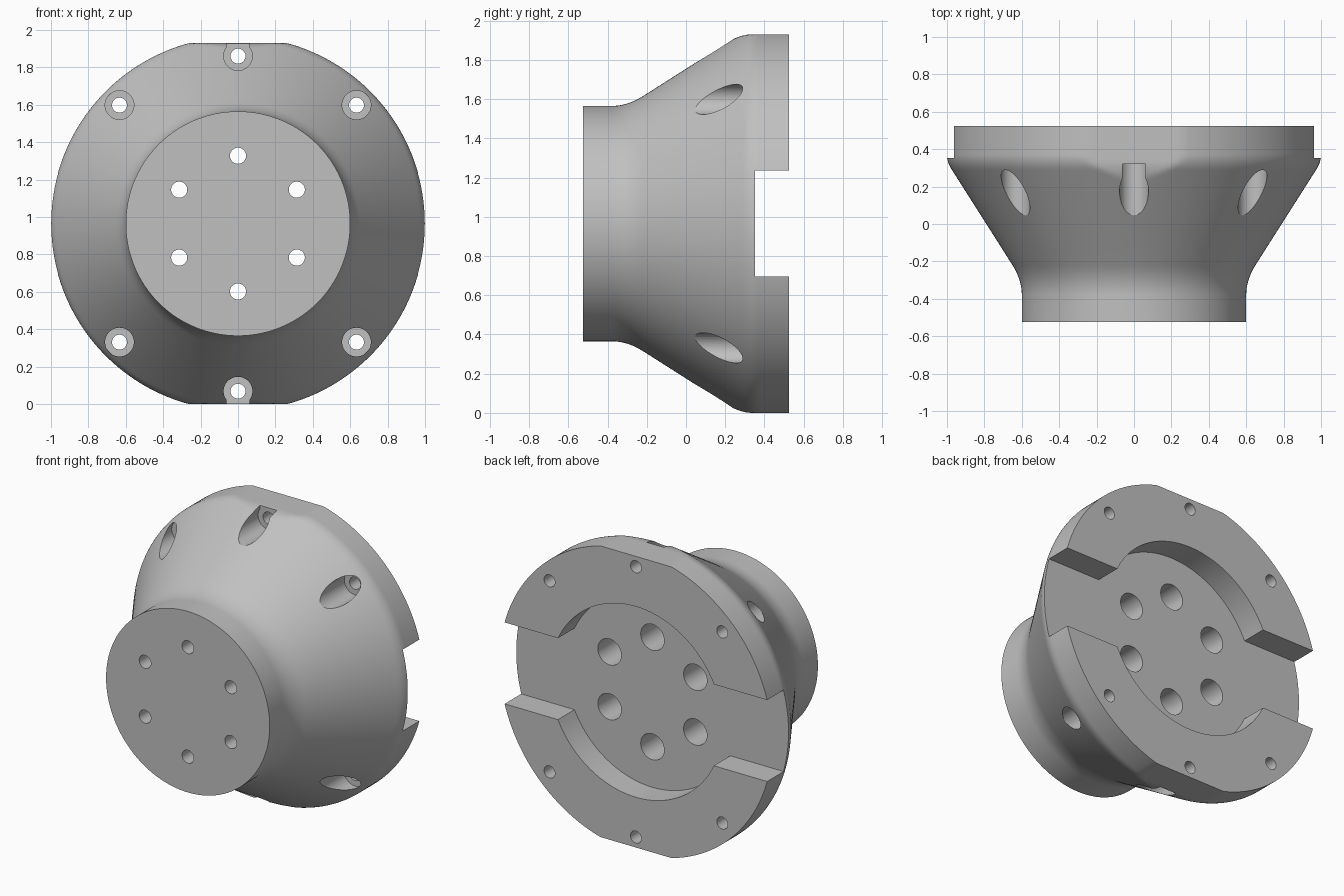
import bpy, bmesh, math
from mathutils import Matrix

cube = bpy.data.objects.get("Cube")
if cube:
    bpy.data.objects.remove(cube, do_unlink=True)

ZC = 0.965          # height of the main axis, which runs along y
Y_BACK = 0.525
FLOOR = 0.352       # floor of the rear slot and recess


def finish(name, bm):
    bmesh.ops.recalc_face_normals(bm, faces=bm.faces[:])
    mesh = bpy.data.meshes.new(name)
    bm.to_mesh(mesh)
    bm.free()
    ob = bpy.data.objects.new(name, mesh)
    bpy.context.collection.objects.link(ob)
    return ob


def lathe(bm, rings, cx=0.0, cz=ZC, seg=48):
    """Closed solid about a y axis; each ring is (y, radius, flat half height)."""
    loops = []
    for y, r, h in rings:
        loop = []
        for i in range(seg):
            a = 2 * math.pi * i / seg
            z = max(-h, min(h, r * math.sin(a)))
            loop.append(bm.verts.new((cx + r * math.cos(a), y, cz + z)))
        loops.append(loop)
    for lo, hi in zip(loops, loops[1:]):
        for i in range(seg):
            j = (i + 1) % seg
            bm.faces.new((lo[i], lo[j], hi[j], hi[i]))
    bm.faces.new(loops[0])
    bm.faces.new(loops[-1])


def ramp(u, d):
    """Zero then rising line, with the corner rounded over +-d."""
    if u <= -d:
        return 0.0
    return u if u >= d else (u + d) ** 2 / (4 * d)


# Flared body: neck, rounded cone and rim with a flat at top and bottom
SLOPE = 0.636
ys = [-Y_BACK, -0.378] + [-0.37 + 0.015 * i for i in range(11)]
ys += [-0.1, 0.05, 0.15] + [0.21 + 0.01 * i for i in range(18)] + [Y_BACK]
rings = []
for y in ys:
    start = ramp(y + 0.298, 0.08)
    radius = 0.6 + SLOPE * (start - ramp(y - 0.331, 0.04))
    flat = 0.6 + SLOPE * (start - ramp(y - 0.276, 0.065))
    rings.append((y, radius, flat))
bm = bmesh.new()
lathe(bm, rings, seg=192)
body = finish("flared_flange_body", bm)


def stepped_holes(name, centres, steps):
    bm = bmesh.new()
    for cx, dz in centres:
        lathe(bm, [(y, r, r) for y, r in steps], cx, ZC + dz)
    return finish(name, bm)


def polar(radius, degrees):
    return [(radius * math.cos(math.radians(a)), radius * math.sin(math.radians(a)))
            for a in degrees]


# Inner bolt circle, counterbored from the back
inner = stepped_holes("inner_hole_cutter", polar(0.363, range(30, 390, 60)),
                      [(-0.7, 0.043), (-0.3, 0.043), (-0.3, 0.086), (0.42, 0.086)])

# Outer bolt circle, counterbored from the front
outer = stepped_holes("outer_hole_cutter", polar(0.896, (45, 90, 135, 225, 270, 315)),
                      [(-0.25, 0.077), (0.32, 0.077), (0.32, 0.04), (0.7, 0.04)])

# Openings from the top and bottom counterbores out through the flats
bm = bmesh.new()
for side in (-1, 1):
    bmesh.ops.create_cube(bm, size=1, matrix=Matrix.Translation((0, 0.16, ZC + side * 1.0))
                          @ Matrix.Diagonal((0.124, 0.32, 0.2, 1)))
notches = finish("edge_notch_cutter", bm)

# Rear recess: a round pocket joined with a slot across the full width
R_POCKET, SLOT = 0.632, 0.27
a0 = math.asin(SLOT / R_POCKET)
arc = [a0 + (math.pi - 2 * a0) * i / 48 for i in range(49)]
upper = [(1.2, SLOT)] + [(R_POCKET * math.cos(a), R_POCKET * math.sin(a)) for a in arc]
upper.append((-1.2, SLOT))
outline = upper + [(-x, -z) for x, z in upper]
bm = bmesh.new()
face = bm.faces.new([bm.verts.new((x, FLOOR, ZC + z)) for x, z in outline])
new = bmesh.ops.extrude_face_region(bm, geom=[face])["geom"]
bmesh.ops.translate(bm, vec=(0, 0.4, 0),
                    verts=[v for v in new if isinstance(v, bmesh.types.BMVert)])
recess = finish("rear_recess_cutter", bm)

# Cut everything out of the body
bpy.ops.object.select_all(action='DESELECT')
body.select_set(True)
bpy.context.view_layer.objects.active = body
for cutter in (recess, inner, outer, notches):
    mod = body.modifiers.new(cutter.name, 'BOOLEAN')
    mod.operation = 'DIFFERENCE'
    mod.solver = 'EXACT'
    mod.object = cutter
    bpy.ops.object.modifier_apply(modifier=mod.name)
    bpy.data.objects.remove(cutter, do_unlink=True)

# Single plain grey finish
grey = bpy.data.materials.new("light_grey")
grey.use_nodes = True
colour = (0.53, 0.53, 0.53, 1)
grey.diffuse_color = colour
grey.node_tree.nodes["Principled BSDF"].inputs["Base Color"].default_value = colour
body.data.materials.clear()
body.data.materials.append(grey)
bpy.ops.object.shade_smooth_by_angle(angle=math.radians(30))
